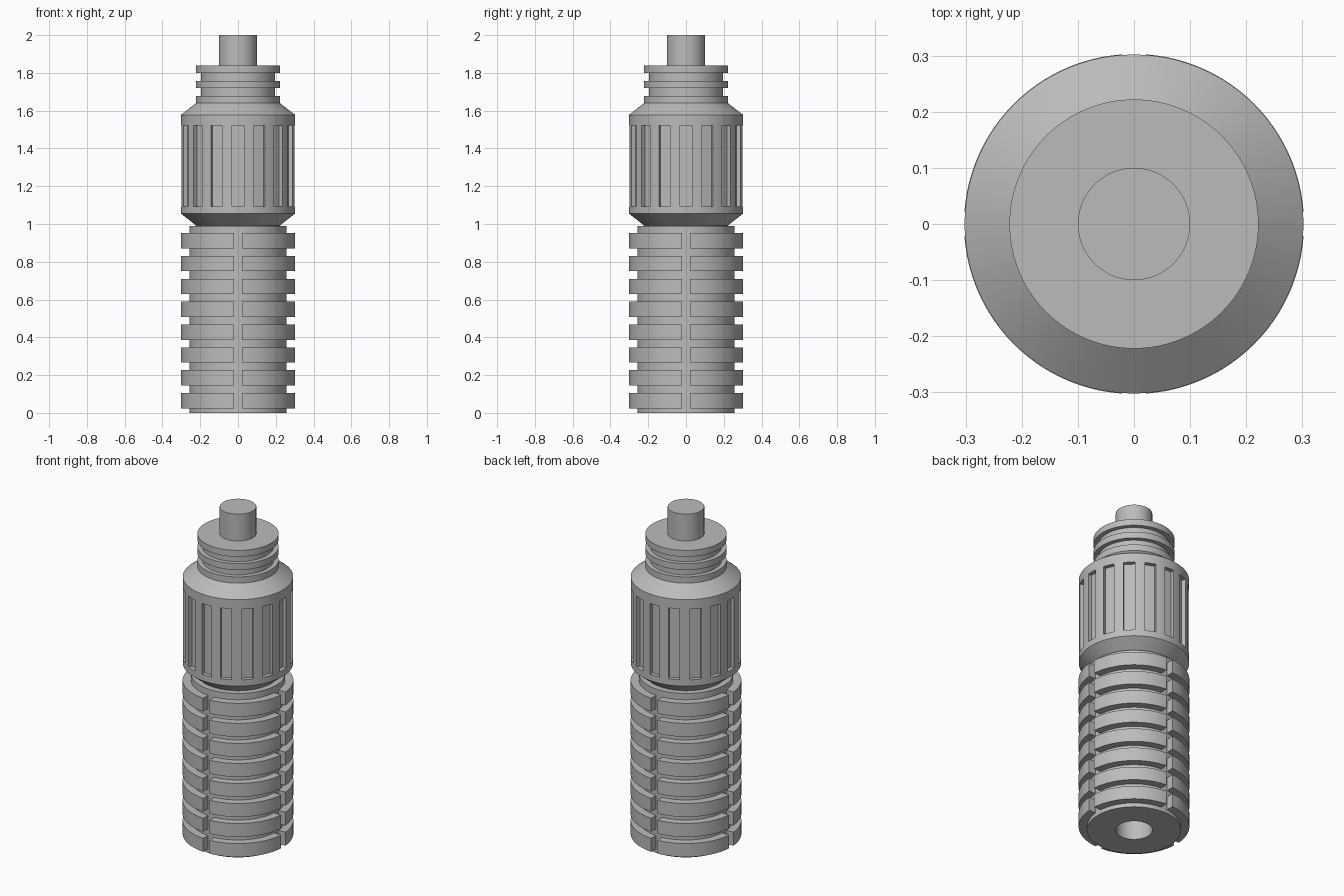
import bpy, bmesh
from math import sin, cos, asin, pi, radians
from mathutils import Matrix

cube = bpy.data.objects.get("Cube")
if cube:
    bpy.data.objects.remove(cube, do_unlink=True)

grey = bpy.data.materials.new("mid grey")
grey.use_nodes = True
colour = (0.5, 0.5, 0.5, 1)
grey.diffuse_color = colour
grey.node_tree.nodes["Principled BSDF"].inputs["Base Color"].default_value = colour


def finish(name, bm):
    bmesh.ops.remove_doubles(bm, verts=bm.verts, dist=1e-5)
    bmesh.ops.recalc_face_normals(bm, faces=bm.faces)
    mesh = bpy.data.meshes.new(name)
    bm.to_mesh(mesh)
    bm.free()
    mesh.materials.append(grey)
    obj = bpy.data.objects.new(name, mesh)
    bpy.context.collection.objects.link(obj)
    return obj


def smooth(obj):
    bpy.ops.object.select_all(action="DESELECT")
    obj.select_set(True)
    bpy.context.view_layer.objects.active = obj
    bpy.ops.object.shade_smooth_by_angle(angle=radians(30))


def lathe(name, profile, steps=96):
    """Spin (radius, height) points around the z axis."""
    bm = bmesh.new()
    verts = [bm.verts.new((r, 0, z)) for r, z in profile]
    edges = [bm.edges.new(pair) for pair in zip(verts, verts[1:])]
    bmesh.ops.spin(bm, geom=verts + edges, cent=(0, 0, 0), axis=(0, 0, 1),
                   angle=2 * pi, steps=steps, use_merge=True)
    return finish(name, bm)


# Threaded neck, chamfered collar and pin on top
R, NECK, GROOVE, PIN = 0.302, 0.222, 0.196, 0.1
profile = [(0, 0.98), (NECK, 0.98), (NECK, 0.992), (R, 1.055), (R, 1.578)]
for z in (1.64, 1.72, 1.80):
    profile += [(NECK, z), (NECK, z + 0.038)]
    if z < 1.8:
        profile += [(GROOVE, z + 0.038), (GROOVE, z + 0.08)]
profile += [(PIN, 1.838), (PIN, 2), (0, 2)]
collar = lathe("fluted_collar", profile)

# Sixteen vertical flutes cut into the collar
bm = bmesh.new()
for i in range(16):
    place = (Matrix.Rotation(i * pi / 8, 4, "Z")
             @ Matrix.Translation((R + 0.025, 0, 1.307))
             @ Matrix.Diagonal((0.1, 0.063, 0.428, 1)))
    bmesh.ops.create_cube(bm, size=1, matrix=place)
cutter = finish("flute_cutter", bm)
cutter.hide_render = True
cut = collar.modifiers.new("flutes", "BOOLEAN")
cut.operation, cut.solver, cut.object = "DIFFERENCE", "EXACT", cutter
bpy.context.view_layer.objects.active = collar
bpy.ops.object.modifier_apply(modifier=cut.name)
bpy.data.objects.remove(cutter, do_unlink=True)
smooth(collar)

# Grip core with a socket in the bottom
CORE = 0.257
smooth(lathe("grip_core", [(0, 0.2), (PIN, 0.2), (PIN, 0), (CORE, 0),
                           (CORE, 0.99), (0, 0.99)]))


# Quarter ring segments, parted by straight slots
def arc(radius, steps=24):
    gap = asin(0.021 / radius)
    for i in range(steps + 1):
        a = gap + (pi / 2 - 2 * gap) * i / steps
        yield radius * cos(a), radius * sin(a)


outline = list(arc(0.303)) + list(arc(CORE - 0.005))[::-1]
half = len(outline) // 2
bm = bmesh.new()
for row in range(8):
    low = 0.024 + row * 0.121
    for quarter in range(4):
        turn = Matrix.Rotation(quarter * pi / 2, 4, "Z")
        bottom, top = ([bm.verts.new((x, y, z)) for x, y in outline]
                       for z in (low, low + 0.081))
        for loop in (bottom, top):
            for i in range(half - 1):
                bm.faces.new((loop[i], loop[i + 1], loop[-i - 2], loop[-i - 1]))
        for i in range(len(outline)):
            bm.faces.new((bottom[i - 1], bottom[i], top[i], top[i - 1]))
        bmesh.ops.transform(bm, matrix=turn, verts=bottom + top)
smooth(finish("grip_rings", bm))
